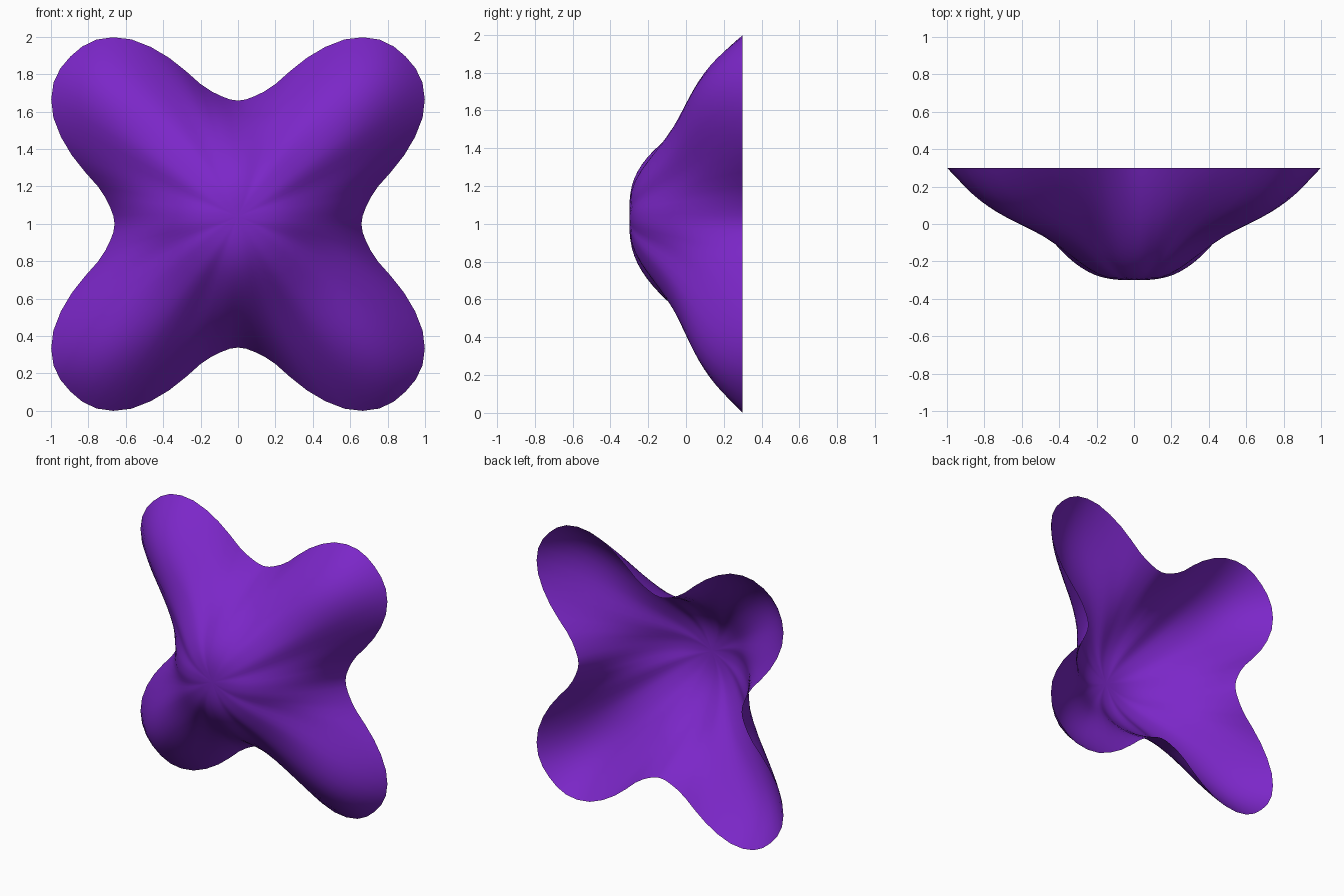
import bpy, bmesh, math

if "Cube" in bpy.data.objects:
    bpy.data.objects.remove(bpy.data.objects["Cube"])

# Every 7.5 degrees, from a notch (0) to an arm tip (45)
OUTLINE = [0.66, 0.69, 0.775, 0.962, 1.14, 1.243, 1.267]    # rim radius
FALLOFF = [4.6, 4.3, 3.5, 2.8, 3.2, 4.8, 6.0]               # how late the surface drops to the rim
SPOKES, RINGS = 96, 20


def around(table, a):
    # Smooth curve through the table, mirrored into all eight sectors
    k, u = divmod(math.degrees(a) / 7.5, 1)
    p, q, r, s = (table[min(m, 12 - m)] for m in ((int(k) + n) % 12 for n in (-1, 0, 1, 2)))
    return q + 0.5 * u * (r - p + u * (2 * p - 5 * q + 4 * r - s + u * (3 * (q - r) + s - p)))


def point(a, t):
    r = around(OUTLINE, a) * t
    body = 0.27 + 0.33 / (1 + (r / 0.48) ** 3)       # central dome running out into the arms
    d = body * (1 - t ** around(FALLOFF, a))         # rounded off to the open rim
    return (r * math.cos(a), 0.3 - d, 1.0 + r * math.sin(a) + 0.04 * (1 - t * t))


# Open four-armed shell, domed towards the front
bm = bmesh.new()
apex = bm.verts.new((0, -0.3, 1.04))
levels = [1 - (1 - k / RINGS) ** 1.3 for k in range(1, RINGS + 1)]
rings = [[bm.verts.new(point(math.tau * i / SPOKES, t)) for i in range(SPOKES)] for t in levels]
for i in range(SPOKES):
    j = (i + 1) % SPOKES
    bm.faces.new((apex, rings[0][i], rings[0][j]))
    for a, b in zip(rings, rings[1:]):
        bm.faces.new((a[i], b[i], b[j], a[j]))
for f in bm.faces:
    f.smooth = True

# Stand the shell on the ground
low = min(v.co.z for v in bm.verts)
for v in bm.verts:
    v.co.z -= low
mesh = bpy.data.meshes.new("four_armed_shell")
bm.to_mesh(mesh)
bm.free()
shell = bpy.data.objects.new("four_armed_shell", mesh)
bpy.context.collection.objects.link(shell)

# Purple material
mat = bpy.data.materials.new("purple")
mat.diffuse_color = (0.2, 0.02, 0.58, 1)
mat.use_nodes = True
mat.node_tree.nodes["Principled BSDF"].inputs["Base Color"].default_value = mat.diffuse_color
mesh.materials.append(mat)
